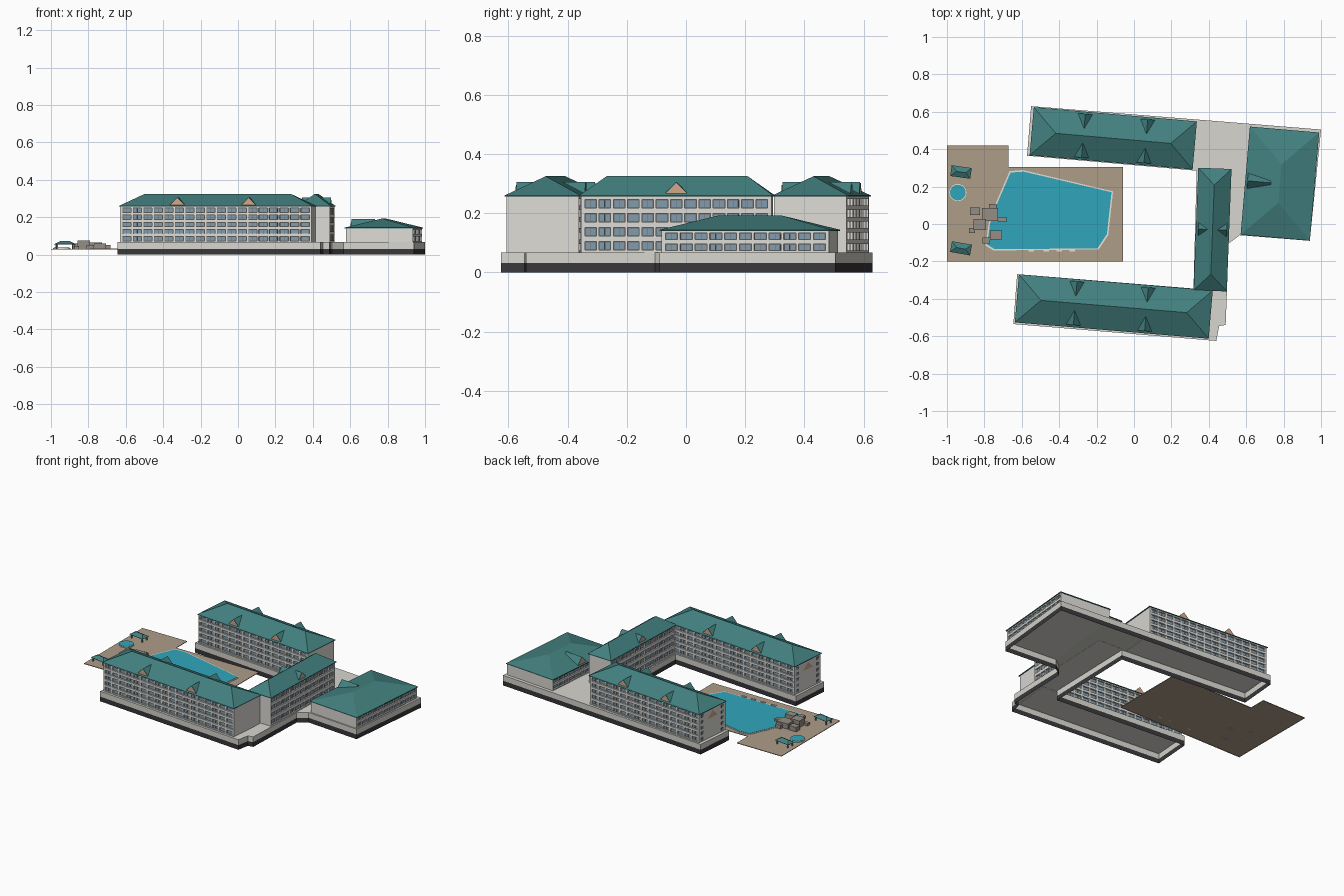
import bpy, bmesh, math
from mathutils import Matrix, Vector

if "Cube" in bpy.data.objects:
    bpy.data.objects.remove(bpy.data.objects["Cube"])


def material(name, r, g, b):
    m = bpy.data.materials.new(name)
    m.diffuse_color = (r, g, b, 1)
    m.use_nodes = True
    m.node_tree.nodes["Principled BSDF"].inputs["Base Color"].default_value = m.diffuse_color
    return m


WALL = material("wall", .72, .71, .67)
STONE = material("podium_stone", .68, .67, .62)
DARK = material("dark_base", .04, .04, .045)
FRAME = material("window_frame", .16, .16, .16)
GLASS = material("glass", .22, .33, .42)
TEAL = material("roof_teal", .055, .22, .215)
TAN = material("gable_tan", .66, .38, .25)
DECK = material("deck", .42, .34, .25)
WATER = material("water", .03, .38, .5)
ROCK = material("rock", .3, .27, .23)
PALE = material("pool_curb", .8, .76, .68)


def finish(bm, name, mat, loc=(0, 0, 0), rot=0):
    me = bpy.data.meshes.new(name)
    bmesh.ops.recalc_face_normals(bm, faces=bm.faces)
    bm.to_mesh(me)
    bm.free()
    me.materials.append(mat)
    ob = bpy.data.objects.new(name, me)
    ob.location = loc
    ob.rotation_euler.z = math.radians(rot)
    bpy.context.collection.objects.link(ob)
    return ob


def box(bm, x0, x1, y0, y1, z0, z1):
    m = Matrix.Translation(((x0 + x1) / 2, (y0 + y1) / 2, (z0 + z1) / 2))
    m = m @ Matrix.Diagonal((abs(x1 - x0), abs(y1 - y0), z1 - z0, 1))
    bmesh.ops.create_cube(bm, size=1, matrix=m)


def outline(name, pts, z0, z1, mat, cap=True):
    """Vertical skirt round an outline, optionally closed on top."""
    bm = bmesh.new()
    lo = [bm.verts.new((x, y, z0)) for x, y in pts]
    hi = [bm.verts.new((x, y, z1)) for x, y in pts]
    for i in range(len(pts)):
        j = (i + 1) % len(pts)
        bm.faces.new((lo[i], lo[j], hi[j], hi[i]))
    if cap:
        bm.faces.new(hi)
    return finish(bm, name, mat)


def hip_roof(bm, length, width, z0, z1, inset, fascia=.004):
    """Hipped roof with a thin vertical fascia at the eaves."""
    a, b = length / 2, width / 2
    corners = ((-a, -b), (a, -b), (a, b), (-a, b))
    lo = [bm.verts.new((x, y, z0)) for x, y in corners]
    e = [bm.verts.new((x, y, z0 + fascia)) for x, y in corners]
    r0, r1 = bm.verts.new((inset - a, 0, z1)), bm.verts.new((a - inset, 0, z1))
    bm.faces.new(lo)
    for i in range(4):
        j = (i + 1) % 4
        bm.faces.new((lo[i], lo[j], e[j], e[i]))
    for f in ((e[0], e[1], r1, r0), (e[2], e[3], r0, r1), (e[1], e[2], r1), (e[3], e[0], r0)):
        bm.faces.new(f)


def facade(walls, frames, glass, length, side, y, z0, z1, cols, rows, depth):
    """Grid of slabs and piers standing in front of recessed windows."""
    px, pz = length / cols, (z1 - z0) / rows
    out, core = side * y, side * (y - depth)
    for r in range(rows + 1):
        z = z0 + r * pz
        box(walls, -length / 2, length / 2, core, out,
            max(z0, z - pz * .2), min(z1, z + pz * .2))
    for c in range(cols + 1):
        x = -length / 2 + c * px
        w = px * .09
        box(walls, max(-length / 2, x - w), min(length / 2, x + w), core, out - side * .001, z0, z1)
    for r in range(rows):
        for c in range(cols):
            x, z = -length / 2 + (c + .5) * px, z0 + (r + .5) * pz
            box(frames, x - px * .42, x + px * .42, core, core + side * .003, z - pz * .31, z + pz * .31)
            for s in (-1, 1):
                xc = x + s * px * .18
                box(glass, xc - px * .165, xc + px * .165, core, core + side * .005,
                    z - pz * .24, z + pz * .24)


def dormer(roof, gables, x, side, y, z, h=.047, w=.046, depth=.09):
    """Triangular dormer: two roof slopes and a set-back tan gable."""
    def tri(yy, k=1):
        return [Vector((x - w * k, side * yy, z)), Vector((x + w * k, side * yy, z)),
                Vector((x, side * yy, z + h * k))]
    f = [roof.verts.new(p) for p in tri(y)]
    b = [roof.verts.new(p) for p in tri(y - depth)]
    for i in range(3):
        j = (i + 1) % 3
        roof.faces.new((f[i], f[j], b[j], b[i]))
    roof.faces.new(f)
    roof.faces.new(b)
    g = [gables.verts.new(p) for p in tri(y + .002, .93)]
    gables.faces.new(g)


Z0 = .066


def building(name, loc, rot, length, width, eave, top, cols, rows, dormers, west_end=False):
    walls, frames, glass, roof, gables = [bmesh.new() for _ in range(5)]
    wl, wy, depth = length - .012, width / 2 - .006, .012
    box(walls, -wl / 2, wl / 2, -(wy - depth), wy - depth, Z0, eave)
    # solid end walls
    for s in (-1, 1):
        box(walls, s * (wl / 2 - .008), s * wl / 2, -wy, wy, Z0, eave)
    for s in (-1, 1):
        facade(walls, frames, glass, wl - .016, s, wy, Z0, eave, cols, rows, depth)
    hip_roof(roof, length, width, eave, top, width / 2)
    for x, s in dormers:
        dormer(roof, gables, x, s, width / 2 - .012, eave + .003,
               h=min(.047, top - eave - .004), depth=width * .34)
    if west_end:
        # small end windows and a flat gable panel under the eave
        x, pz = -wl / 2, (eave - Z0) / rows
        for r in range(rows):
            for s in (-1, 1):
                z = Z0 + (r + .5) * pz
                box(frames, x - .002, x, s * .085, s * .105, z - .009, z + .009)
                box(glass, x - .003, x, s * .088, s * .102, z - .007, z + .007)
        g = [gables.verts.new((x - .003, yy, zz)) for yy, zz in ((-.046, .2), (.046, .2), (0, .245))]
        gables.faces.new(g)
    for bm, part, mat in ((walls, "walls", WALL), (frames, "window_frames", FRAME),
                          (glass, "window_glass", GLASS), (roof, "roof", TEAL), (gables, "gables", TAN)):
        finish(bm, f"{name}_{part}", mat, loc, rot)


# Buildings
pairs = lambda xs: [(x, s) for x in xs for s in (-1, 1)]
building("north_wing", (-.111, .458, 0), -5, .875, .258, .256, .325, 15, 5, pairs((-.16, .175)), True)
building("south_wing", (-.108, -.441, 0), -4.8, 1.04, .258, .256, .325, 18, 5, pairs((-.207, .175)), True)
building("link_wing", (.42, -.03, 0), 87.8, .655, .178, .256, .325, 13, 4, pairs((0,)))
building("east_hall", (.78, .216, 0), 85.1, .58, .372, .14, .193, 11, 2, [(0, 1)])

# Open-bottomed podium
podium = [(-.55, .63), (1, .505), (.94, -.09), (.565, -.06), (.505, -.105), (.497, -.36),
          (.49, -.54), (.455, -.545), (.44, -.625), (-.645, -.535), (-.625, -.268),
          (.318, -.345), (.335, .285), (-.572, .365)]
outline("podium_dark_base", podium, 0, .031, DARK, cap=False)
outline("podium", podium, .031, .067, STONE)

# Pool deck, curb and water
deck = [(-1, .42), (-.67, .42), (-.67, .305), (-.06, .305), (-.06, -.2), (-1, -.2)]
outline("pool_deck", deck, .026, .03, DECK)
pool = [(-.66, .275), (-.59, .28), (-.12, .17), (-.145, -.055), (-.195, -.13),
        (-.745, -.135), (-.785, -.11), (-.77, 0), (-.74, .09)]
cx, cy = -.45, .05
outline("pool_curb", [(cx + (x - cx) * 1.025, cy + (y - cy) * 1.035) for x, y in pool], .03, .032, PALE)
outline("pool_water", pool, .03, .0335, WATER)

# Round spa
ring = [(math.cos(i * math.pi / 12), math.sin(i * math.pi / 12)) for i in range(24)]
outline("spa_curb", [(-.942 + .046 * c, .168 + .046 * s) for c, s in ring], .03, .036, PALE)
outline("spa_water", [(-.942 + .042 * c, .168 + .042 * s) for c, s in ring], .03, .0375, WATER)

# Poolside steps
bm = bmesh.new()
for x in (-.55, -.47, -.4, -.33):
    box(bm, x - .015, x + .015, -.148, -.136, .03, .037)
finish(bm, "pool_steps", PALE)

# Rock feature: x, y, width, depth, top
bm = bmesh.new()
for x, y, w, d, t in ((-.85, .067, .052, .04, .06), (-.77, .05, .085, .07, .065),
                      (-.825, -.003, .065, .06, .075), (-.738, -.06, .062, .048, .06),
                      (-.79, -.088, .038, .034, .05), (-.867, -.035, .032, .027, .045),
                      (-.755, .094, .038, .025, .055), (-.705, .024, .045, .028, .05)):
    box(bm, x - w / 2, x + w / 2, y - d / 2, y + d / 2, .03, t)
finish(bm, "pool_rocks", ROCK)

# Cabanas
for i, (y, rot) in enumerate(((.278, -8), (-.13, -10))):
    loc = (-.925, y, 0)
    roof, posts = bmesh.new(), bmesh.new()
    hip_roof(roof, .108, .058, .054, .072, .029, .002)
    for sx in (-1, 1):
        for sy in (-1, 1):
            x, yy = sx * .044, sy * .02
            box(posts, x - .003, x + .003, yy - .003, yy + .003, .03, .055)
    finish(roof, f"cabana_roof_{i}", TEAL, loc, rot)
    finish(posts, f"cabana_posts_{i}", ROCK, loc, rot)
